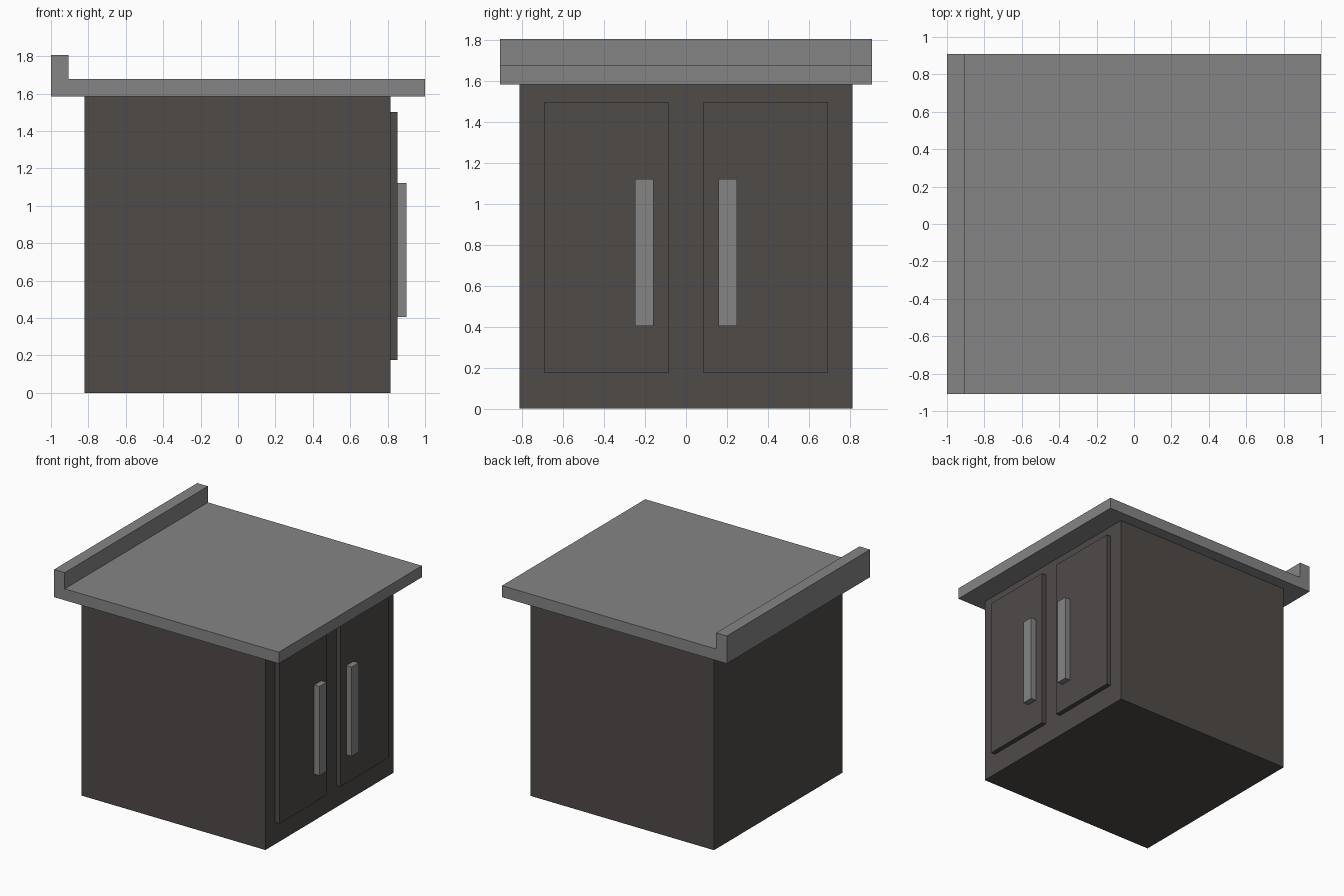
import bpy
import bmesh
from mathutils import Vector

default = bpy.data.objects.get("Cube")
if default:
    bpy.data.objects.remove(default, do_unlink=True)


def make_material(name, color):
    mat = bpy.data.materials.new(name)
    mat.use_nodes = True
    mat.diffuse_color = color
    mat.node_tree.nodes["Principled BSDF"].inputs["Base Color"].default_value = color
    return mat


def add_prism(name, profile, y0, y1, mat):
    """Extrude an (x, z) profile along y."""
    bm = bmesh.new()
    face = bm.faces.new([bm.verts.new((x, y0, z)) for x, z in profile])
    ext = bmesh.ops.extrude_face_region(bm, geom=[face])
    verts = [v for v in ext["geom"] if isinstance(v, bmesh.types.BMVert)]
    bmesh.ops.translate(bm, verts=verts, vec=Vector((0, y1 - y0, 0)))
    bmesh.ops.recalc_face_normals(bm, faces=bm.faces)
    mesh = bpy.data.meshes.new(name)
    bm.to_mesh(mesh)
    bm.free()
    mesh.materials.append(mat)
    obj = bpy.data.objects.new(name, mesh)
    bpy.context.collection.objects.link(obj)
    return obj


def add_box(name, x, y, z, mat):
    profile = [(x[0], z[0]), (x[1], z[0]), (x[1], z[1]), (x[0], z[1])]
    return add_prism(name, profile, y[0], y[1], mat)


wood = make_material("dark_brown", (0.078, 0.069, 0.066, 1))
grey = make_material("grey", (0.235, 0.235, 0.235, 1))

# Cabinet body
body_x, door_x, handle_x, top_z = 0.815, 0.853, 0.9, 1.585
add_box("cabinet_body", (-0.82, body_x), (-0.815, 0.815), (0, top_z), wood)

# Worktop with raised rear lip, as one L-shaped profile
add_prism("worktop", [(-1, top_z), (1, top_z), (1, 1.677), (-0.905, 1.677),
                      (-0.905, 1.807), (-1, 1.807)], -0.91, 0.91, grey)

# Pair of doors with bar handles
for side, s in (("right", -1), ("left", 1)):
    add_box(side + "_door", (body_x, door_x), sorted((s * 0.085, s * 0.692)),
            (0.175, 1.5), wood)
    add_box(side + "_handle", (door_x, handle_x), sorted((s * 0.158, s * 0.25)),
            (0.405, 1.122), grey)
